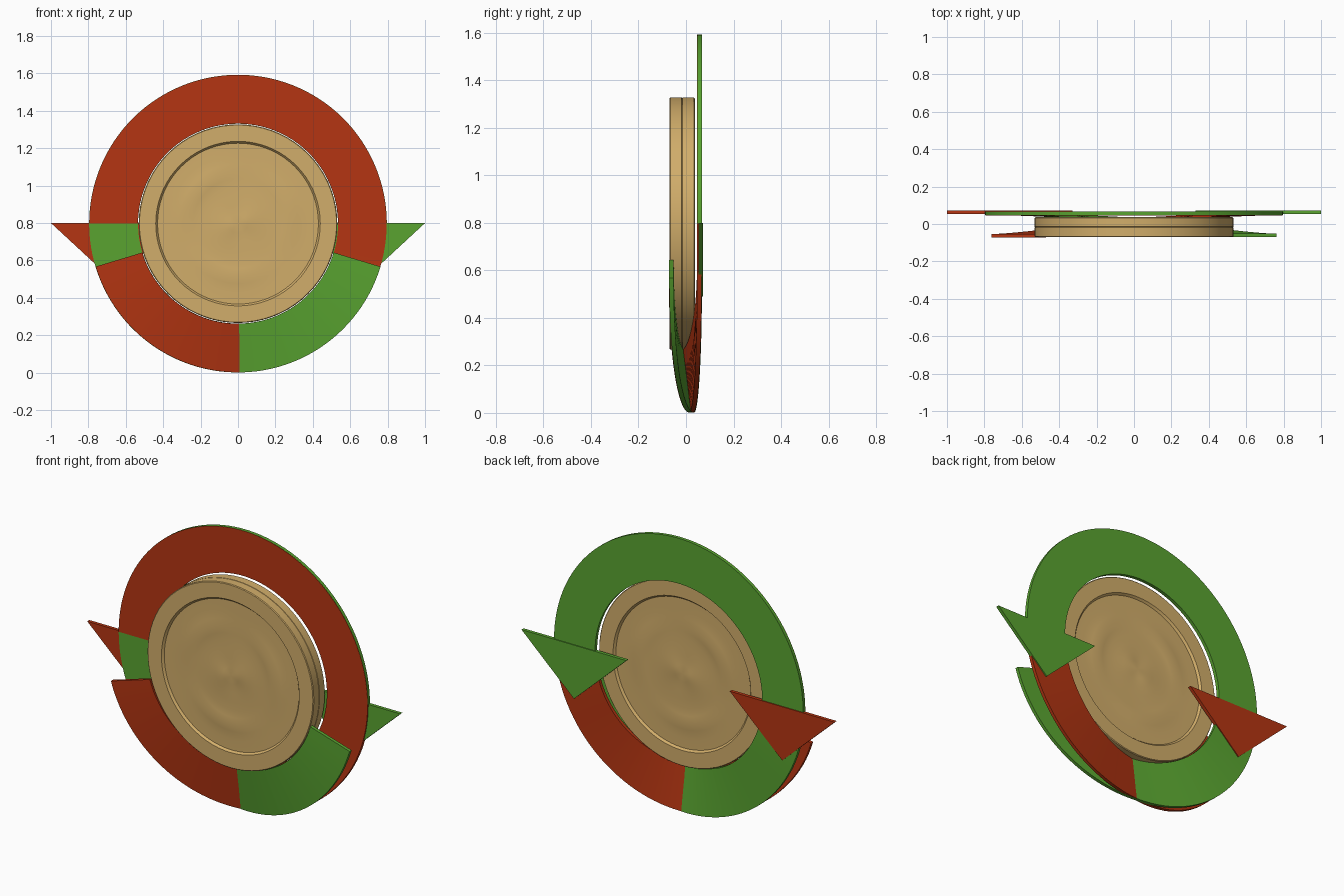
import bpy, bmesh, math

if "Cube" in bpy.data.objects:
    bpy.data.objects.remove(bpy.data.objects["Cube"])

CZ = 0.797                      # height of the common centre
R_IN, R_OUT = 0.535, 0.795      # arrow band radii


def material(name, rgb):
    m = bpy.data.materials.new(name)
    m.diffuse_color = (*rgb, 1)
    m.use_nodes = True
    m.node_tree.nodes["Principled BSDF"].inputs["Base Color"].default_value = m.diffuse_color
    return m


RED = material("red", (0.46, 0.036, 0.006))
GREEN = material("green", (0.10, 0.37, 0.03))
GOLD = material("gold", (0.64, 0.42, 0.145))


def finish(bm, name, mat, smooth=None):
    bmesh.ops.recalc_face_normals(bm, faces=bm.faces)
    me = bpy.data.meshes.new(name)
    bm.to_mesh(me)
    bm.free()
    me.materials.append(mat)
    ob = bpy.data.objects.new(name, me)
    bpy.context.collection.objects.link(ob)
    if smooth:
        bpy.context.view_layer.objects.active = ob
        ob.select_set(True)
        bpy.ops.object.shade_smooth_by_angle(angle=math.radians(smooth))
        ob.select_set(False)
    return ob


def band_y(deg, mid):
    """Middle depth of the band: behind the coin, then twisting to the front past the bottom."""
    phi = deg + 90
    end = 0.057 if phi > 0 else -0.062
    ease = math.sin(math.radians(min(90, abs(phi) * 90 / 73)))
    return mid + (end - mid) * ease


def arrow_band(name, mat, side, shift, grow):
    bm = bmesh.new()
    n, t = 120, 0.0095
    rows = []
    for i in range(n + 1):
        deg = 180 - (180 + 163.2) * i / n
        a = math.radians(deg)
        row = []
        for r, mid, dy in ((R_IN - grow, -0.014, -t), (R_OUT + grow, 0.024, -t),
                           (R_OUT + grow, 0.024, t), (R_IN - grow, -0.014, t)):
            y = band_y(deg, mid) + dy + shift
            row.append(bm.verts.new((side * r * math.cos(a), y, CZ + r * math.sin(a))))
        rows.append(row)
    for p, q in zip(rows, rows[1:]):
        for k in range(4):
            bm.faces.new((p[k], p[(k + 1) % 4], q[(k + 1) % 4], q[k]))
    bm.faces.new(rows[0])
    bm.faces.new(rows[-1])
    finish(bm, name, mat, 30)


def arrow_head(name, mat, side):
    bm = bmesh.new()
    pts = [(-1.0, 0.8), (-0.33, 0.8), (-0.665, 0.49)]
    front = [bm.verts.new((side * x, 0.053, z)) for x, z in pts]
    back = [bm.verts.new((side * x, 0.0725, z)) for x, z in pts]
    bm.faces.new(front)
    bm.faces.new(back)
    for k in range(3):
        j = (k + 1) % 3
        bm.faces.new((front[k], front[j], back[j], back[k]))
    finish(bm, name, mat)


# two arrows, mirrored; red lies a hair in front of green where they overlap
arrow_band("red_arrow_band", RED, 1, -0.0008, 0)
arrow_band("green_arrow_band", GREEN, -1, 0.0008, 0.0008)
arrow_head("red_arrow_head", RED, 1)
arrow_head("green_arrow_head", GREEN, -1)


def relief(r, a):
    """Worn, abstract embossing: broken ring and a rough centre mound."""
    ring = math.exp(-((r - 0.28) / 0.035) ** 2) * (0.55 + 0.45 * math.sin(3 * a + 0.6))
    mound = math.exp(-(r / 0.13) ** 2) * (0.7 + 0.4 * math.sin(2 * a + 1))
    return 0.008 * ring + 0.008 * mound


# coin: lathed profile with raised rim, edge seam and embossed faces
MID, HALF, SEG = -0.0165, 0.0535, 72
face = [(r, HALF - 0.012, True) for r in (0.05, 0.1, 0.15, 0.2, 0.24, 0.28, 0.32, 0.37)]
side_profile = face + [(0.43, HALF - 0.012, False), (0.44, HALF, False),
                       (0.527, HALF, False), (0.531, HALF - 0.004, False),
                       (0.531, 0.002, False)]
profile = [(r, -d, e) for r, d, e in side_profile] + [(0.528, 0, False)]
profile += [(r, d, e) for r, d, e in reversed(side_profile)]

bm = bmesh.new()
rings = []
for r, d, embossed in profile:
    ring = []
    for i in range(SEG):
        a = 2 * math.pi * i / SEG
        h = relief(r, a) if embossed else 0
        y = MID + d + math.copysign(h, d)
        ring.append(bm.verts.new((r * math.cos(a), y, CZ + r * math.sin(a))))
    rings.append(ring)
for p, q in zip(rings, rings[1:]):
    for i in range(SEG):
        j = (i + 1) % SEG
        bm.faces.new((p[i], p[j], q[j], q[i]))
for ring, s in ((rings[0], -1), (rings[-1], 1)):
    c = bm.verts.new((0, MID + s * (HALF - 0.006), CZ))
    for i in range(SEG):
        bm.faces.new((ring[i], ring[(i + 1) % SEG], c))
finish(bm, "coin", GOLD, 25)
